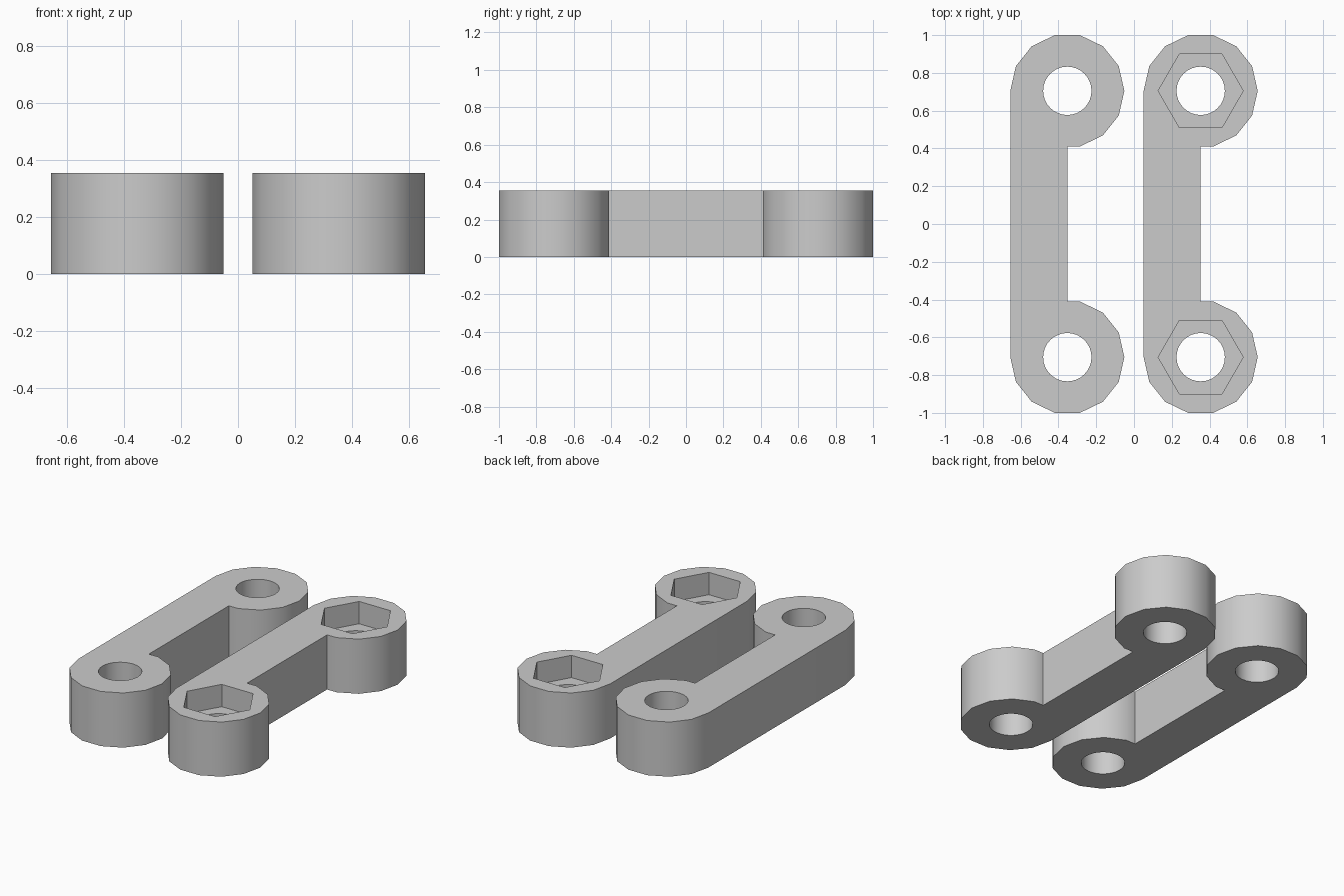
import bpy
import bmesh
from math import cos, sin, pi, radians

HEIGHT = 0.355
LUG_Y = 0.705        # lug centre distance from the middle
LUG_R = 0.302
LUG_SIDES = 14
LINK_X = 0.353       # link centre distance from the middle
HOLE_R = 0.128
HEX_R = 0.225
HEX_FLOOR = 0.21

default = bpy.data.objects.get("Cube")
if default:
    bpy.data.objects.remove(default, do_unlink=True)

grey = bpy.data.materials.new("light grey")
grey.use_nodes = True
grey.diffuse_color = (0.6, 0.6, 0.6, 1)
grey.node_tree.nodes["Principled BSDF"].inputs["Base Color"].default_value = (0.6, 0.6, 0.6, 1)


def prism(name, outline, z0, z1):
    """Extrude a flat outline from z0 up to z1."""
    bm = bmesh.new()
    face = bm.faces.new([bm.verts.new((x, y, z0)) for x, y in outline])
    grown = bmesh.ops.extrude_face_region(bm, geom=[face])["geom"]
    for v in grown:
        if isinstance(v, bmesh.types.BMVert):
            v.co.z = z1
    bmesh.ops.recalc_face_normals(bm, faces=bm.faces)
    mesh = bpy.data.meshes.new(name)
    bm.to_mesh(mesh)
    bm.free()
    mesh.materials.append(grey)
    obj = bpy.data.objects.new(name, mesh)
    bpy.context.collection.objects.link(obj)
    return obj


def arc(cx, cy, r, sides, first, last):
    steps = [2 * pi * k / sides for k in range(first, last + 1)]
    return [(cx + r * cos(a), cy + r * sin(a)) for a in steps]


def cut(obj, outline, z0, z1):
    """Subtract a prism from the object and discard the cutter."""
    cutter = prism("cutter", outline, z0, z1)
    cutter.hide_render = True
    mod = obj.modifiers.new("cut", "BOOLEAN")
    mod.operation = "DIFFERENCE"
    mod.solver = "EXACT"
    mod.object = cutter
    bpy.context.view_layer.objects.active = obj
    bpy.ops.object.modifier_apply(modifier=mod.name)
    bpy.data.objects.remove(cutter, do_unlink=True)


def link(name, cx, nut_pockets):
    # Bar with a round lug at both ends, flush along its right side
    back = arc(cx, LUG_Y, LUG_R, LUG_SIDES, -3, 7)
    front = arc(cx, -LUG_Y, LUG_R, LUG_SIDES, 7, 17)
    inner = [(cx, front[-1][1]), (cx, back[0][1])]
    obj = prism(name, back + front + inner, 0, HEIGHT)

    # Bolt holes and hexagonal nut pockets
    for y in (-LUG_Y, LUG_Y):
        cut(obj, arc(cx, y, HOLE_R, 32, 0, 31), -0.1, HEIGHT + 0.1)
        if nut_pockets:
            cut(obj, arc(cx, y, HEX_R, 6, 0, 5), HEX_FLOOR, HEIGHT + 0.1)

    bpy.ops.object.select_all(action="DESELECT")
    obj.select_set(True)
    bpy.context.view_layer.objects.active = obj
    bpy.ops.object.shade_smooth_by_angle(angle=radians(30))


link("right_plain_link", -LINK_X, False)
link("left_nut_pocket_link", LINK_X, True)
